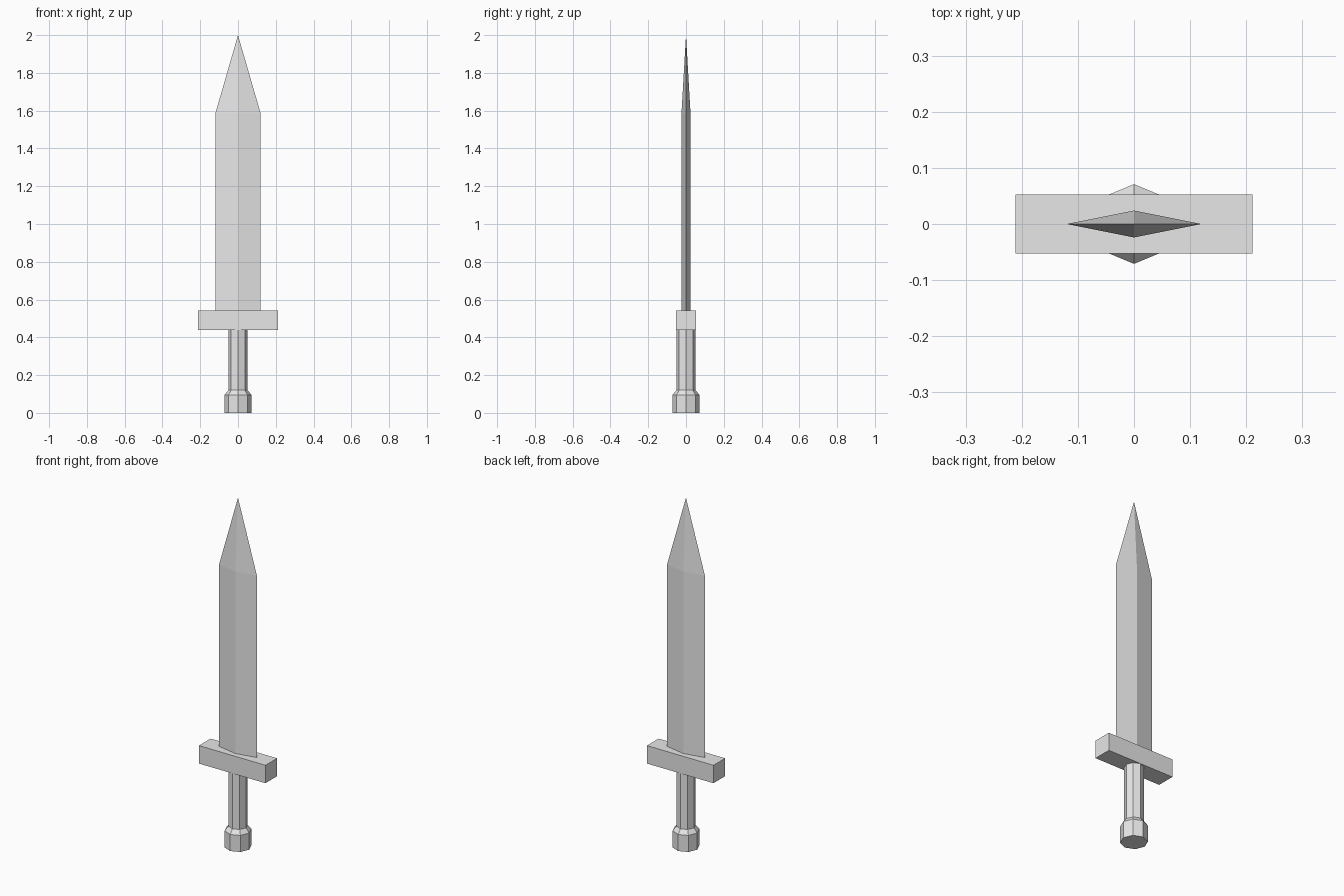
import bpy
import bmesh
from math import cos, sin, tau

cube = bpy.data.objects.get("Cube")
if cube:
    bpy.data.objects.remove(cube, do_unlink=True)

# One plain grey for the whole sword
GREY = (0.8, 0.8, 0.8, 1.0)
grey = bpy.data.materials.new("plain_grey")
grey.use_nodes = True
grey.diffuse_color = GREY
grey.node_tree.nodes["Principled BSDF"].inputs["Base Color"].default_value = GREY


def finish(name, bm):
    """Turn a bmesh into a flat-shaded grey object."""
    bmesh.ops.recalc_face_normals(bm, faces=bm.faces)
    mesh = bpy.data.meshes.new(name)
    bm.to_mesh(mesh)
    bm.free()
    mesh.materials.append(grey)
    obj = bpy.data.objects.new(name, mesh)
    bpy.context.collection.objects.link(obj)
    return obj


def loft(name, sides, sections, tip=None):
    """Stack elliptical rings (half width, half depth, height); close with a cap or a tip."""
    bm = bmesh.new()
    rings = []
    for rx, ry, z in sections:
        angles = [tau * i / sides for i in range(sides)]
        rings.append([bm.verts.new((rx * cos(a), ry * sin(a), z)) for a in angles])
    bm.faces.new(rings[0])
    for low, high in zip(rings, rings[1:]):
        for i in range(sides):
            j = (i + 1) % sides
            bm.faces.new((low[i], low[j], high[j], high[i]))
    if tip is None:
        bm.faces.new(rings[-1])
    else:
        point = bm.verts.new((0, 0, tip))
        for i in range(sides):
            bm.faces.new((rings[-1][i], rings[-1][(i + 1) % sides], point))
    return finish(name, bm)


# Octagonal handle: grip and pommel with a sloped shoulder
loft("handle", 8, [(0.071, 0.071, 0), (0.071, 0.071, 0.095),
                   (0.051, 0.051, 0.12), (0.051, 0.051, 0.44)])

# Crossguard block
bm = bmesh.new()
bmesh.ops.create_cube(bm, size=1)
bmesh.ops.scale(bm, vec=(0.422, 0.105, 0.103), verts=bm.verts)
bmesh.ops.translate(bm, vec=(0, 0, 0.49), verts=bm.verts)
finish("crossguard", bm)

# Diamond-section blade tapering to a point
loft("blade", 4, [(0.12, 0.024, 0.53), (0.12, 0.024, 1.585)], tip=2.0)
